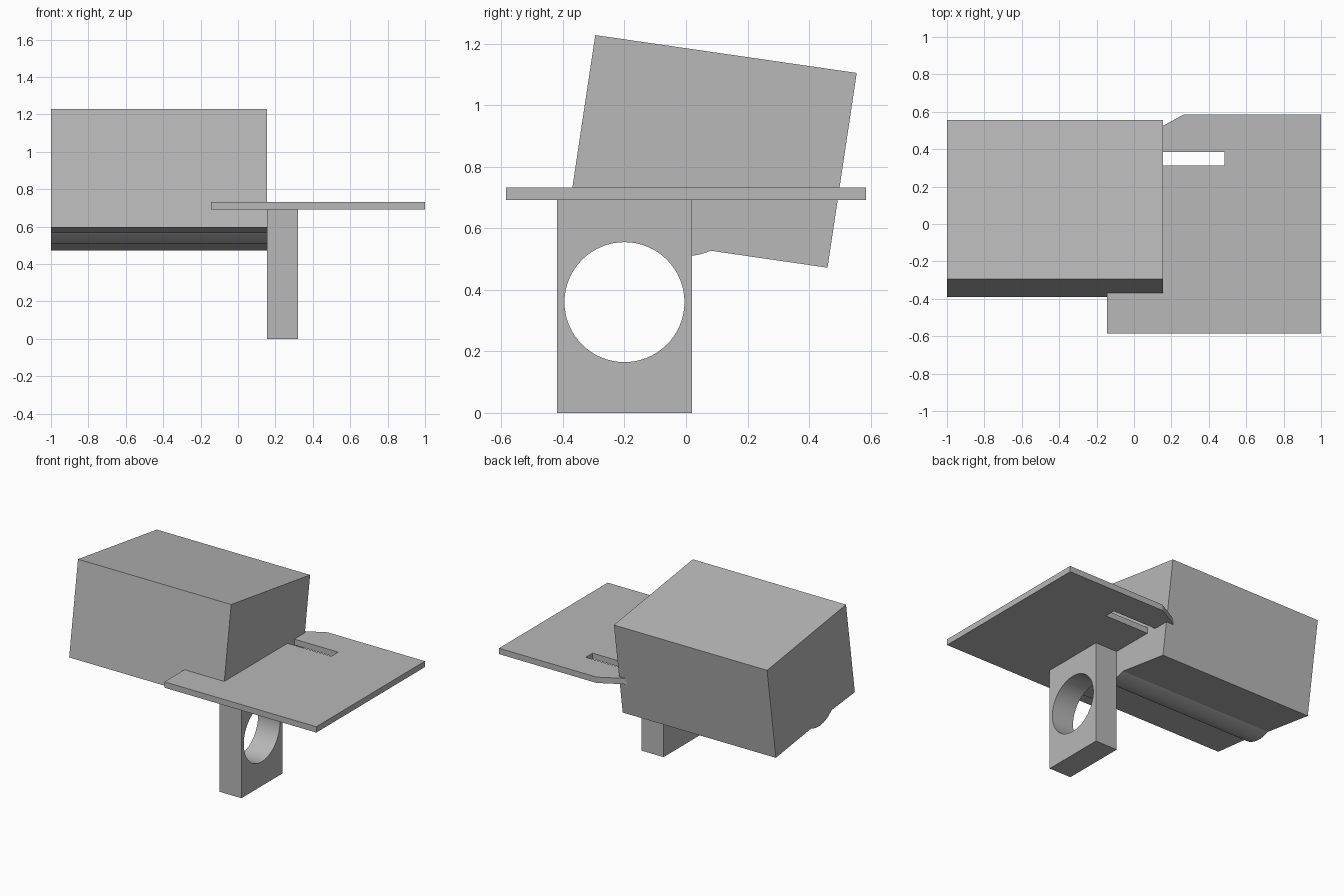
import bpy, bmesh, math

cube = bpy.data.objects.get("Cube")
if cube:
    bpy.data.objects.remove(cube, do_unlink=True)

grey = bpy.data.materials.new("plain grey")
grey.use_nodes = True
colour = (0.48, 0.48, 0.48, 1)
grey.diffuse_color = colour
grey.node_tree.nodes["Principled BSDF"].inputs["Base Color"].default_value = colour


def prism(name, profile, axis, low, high):
    """Extrude a profile along x (points are y, z) or z (points are x, y)."""
    bm = bmesh.new()
    place = (lambda a, b: (low, a, b)) if axis == "x" else (lambda a, b: (a, b, low))
    shift = (high - low, 0, 0) if axis == "x" else (0, 0, high - low)
    face = bm.faces.new([bm.verts.new(place(a, b)) for a, b in profile])
    extruded = bmesh.ops.extrude_face_region(bm, geom=[face], use_keep_orig=True)["geom"]
    bmesh.ops.translate(bm, vec=shift,
                        verts=[v for v in extruded if isinstance(v, bmesh.types.BMVert)])
    bmesh.ops.recalc_face_normals(bm, faces=bm.faces)
    mesh = bpy.data.meshes.new(name)
    bm.to_mesh(mesh)
    bm.free()
    mesh.materials.append(grey)
    obj = bpy.data.objects.new(name, mesh)
    bpy.context.collection.objects.link(obj)
    return obj


def smooth(obj):
    bpy.ops.object.select_all(action="DESELECT")
    obj.select_set(True)
    bpy.context.view_layer.objects.active = obj
    bpy.ops.object.shade_smooth_by_angle(angle=math.radians(25))


radius = 0.195
steps = 20

# Tilted box with a rounded ridge along its underside
ridge = []
for i in range(steps + 1):
    y = 0.08 - 0.219 * i / steps
    ridge.append((y, 0.51 + radius - math.sqrt(radius ** 2 - y ** 2)))
corners = [(-0.39, 0.595), (-0.295, 1.228), (0.555, 1.105), (0.46, 0.472)]
box = prism("tilted_box", corners + ridge, "x", -1, 0.155)
smooth(box)

# Flat plate with a clipped corner and a slot that opens inside the box
plate = prism("plate", [
    (-0.145, -0.585), (1, -0.585), (1, 0.585), (0.265, 0.585),
    (-0.1, 0.386), (0.485, 0.386), (0.485, 0.312), (-0.145, 0.312),
], "z", 0.692, 0.732)

# Leg with a round hole through it
leg = prism("leg", [(-0.42, 0), (0.02, 0), (0.02, 0.692), (-0.42, 0.692)],
            "x", 0.155, 0.32)
circle = [(-0.2 + radius * math.cos(a), 0.36 + radius * math.sin(a))
          for a in (math.tau * i / 64 for i in range(64))]
cutter = prism("hole_cutter", circle, "x", 0.1, 0.4)
cutter.hide_render = True
hole = leg.modifiers.new("hole", "BOOLEAN")
hole.operation = "DIFFERENCE"
hole.solver = "EXACT"
hole.object = cutter
bpy.context.view_layer.objects.active = leg
bpy.ops.object.modifier_apply(modifier=hole.name)
bpy.data.objects.remove(cutter, do_unlink=True)
smooth(leg)
